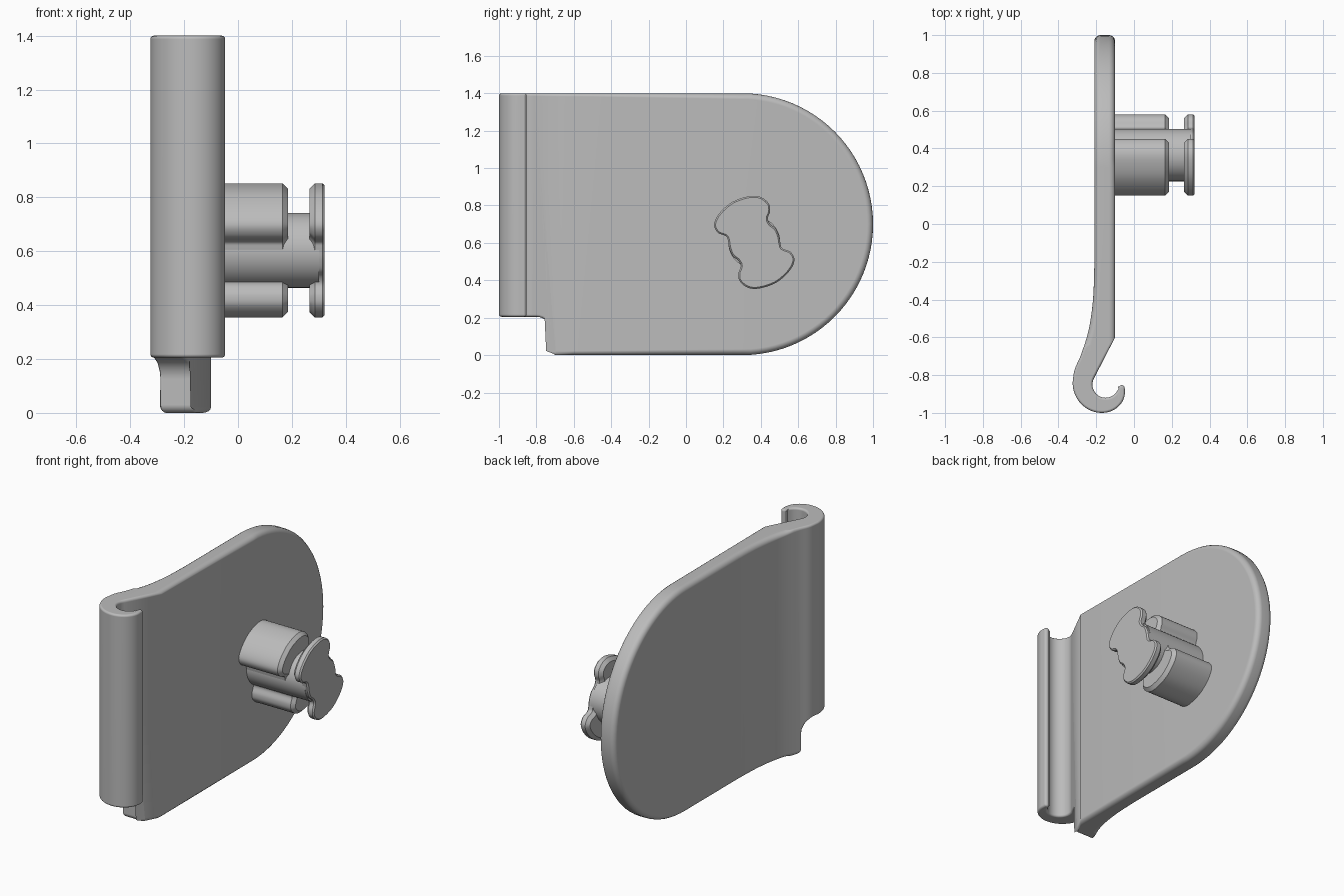
import bpy, bmesh
from math import sin, cos, pi, radians
from mathutils import Vector

if "Cube" in bpy.data.objects:
    bpy.data.objects.remove(bpy.data.objects["Cube"])

grey = bpy.data.materials.new("plain grey")
grey.use_nodes = True
COLOUR = (0.5, 0.5, 0.5, 1)
grey.diffuse_color = COLOUR
grey.node_tree.nodes["Principled BSDF"].inputs["Base Color"].default_value = COLOUR


def arc(cx, cy, rx, ry, a0, a1, n):
    """Points on an elliptical arc, angles in degrees."""
    angles = [radians(a0 + (a1 - a0) * i / n) for i in range(n + 1)]
    return [(cx + rx * cos(a), cy + ry * sin(a)) for a in angles]


def smooth_path(pts, closed, n=6):
    """Catmull-Rom curve through the points."""
    pts = [Vector(p) for p in pts]
    count = len(pts)
    at = (lambda i: pts[i % count]) if closed else (lambda i: pts[max(0, min(i, count - 1))])
    out = []
    for i in range(count if closed else count - 1):
        a, b, c, d = (at(i + k) for k in (-1, 0, 1, 2))
        for s in range(n):
            t = s / n
            out.append(0.5 * (2 * b + (c - a) * t + (2 * a - 5 * b + 4 * c - d) * t ** 2
                              + (3 * b - a - 3 * c + d) * t ** 3))
    return [tuple(p) for p in out]


def inset(pts, d):
    """Move a counter-clockwise outline inward by d."""
    out = []
    for i, p in enumerate(pts):
        t = (Vector(pts[(i + 1) % len(pts)]) - Vector(pts[i - 1])).normalized()
        out.append((p[0] - t.y * d, p[1] + t.x * d))
    return out


def loft(name, rings):
    """Closed solid through rings of 3D points."""
    bm = bmesh.new()
    vs = [[bm.verts.new(p) for p in ring] for ring in rings]
    n = len(vs[0])
    bm.faces.new(vs[0])
    bm.faces.new(vs[-1])
    for a, b in zip(vs, vs[1:]):
        for i in range(n):
            j = (i + 1) % n
            bm.faces.new((a[i], a[j], b[j], b[i]))
    bmesh.ops.recalc_face_normals(bm, faces=bm.faces)
    mesh = bpy.data.meshes.new(name)
    bm.to_mesh(mesh)
    bm.free()
    mesh.materials.append(grey)
    ob = bpy.data.objects.new(name, mesh)
    bpy.context.collection.objects.link(ob)
    return ob


def select(ob):
    bpy.ops.object.select_all(action='DESELECT')
    ob.select_set(True)
    bpy.context.view_layer.objects.active = ob


def finish(ob):
    select(ob)
    bpy.ops.object.shade_smooth_by_angle(angle=radians(28))
    wn = ob.modifiers.new("Even shading", 'WEIGHTED_NORMAL')
    wn.keep_sharp = True


def along_x(outline, steps):
    """Rings of a (y, z) outline; steps are (x, inset) pairs."""
    return [[(x, y, z) for y, z in (inset(outline, d) if d else outline)] for x, d in steps]


# Plan profile of the plate and its curled hook
back_curve = smooth_path([(-0.21, -0.22), (-0.217, -0.4), (-0.24, -0.56),
                          (-0.28, -0.69), (-0.314, -0.77), (-0.325, -0.84)], False)
profile = [(-0.1, 1.1), (-0.21, 1.1)] + back_curve
profile += arc(-0.17, -0.84, 0.155, 0.16, 180, 270, 14)
profile += arc(-0.17, -0.89, 0.122, 0.11, 270, 360, 12)[1:]
profile += arc(-0.065, -0.87, 0.017, 0.017, 0, 180, 8)[1:]
profile += arc(-0.15, -0.85, 0.07, 0.07, -15, -212, 18)
profile += [(-0.1, -0.6)]
plate = loft("hooked_plate", [[(x, y, z) for x, y in profile] for z in (-0.1, 1.5)])

# Side outline: round far end, notch under the hook
outline = [(-1.1, 1.4)] + [(-1.1, 0.205), (-0.82, 0.205)]
outline += arc(-0.8, 0.125, 0.08, 0.08, 90, 0, 8)
outline += arc(-0.69, 0.03, 0.03, 0.03, 180, 270, 5)
outline += arc(0.3, 0.7, 0.7, 0.7, -90, 90, 48)
cutter = loft("outline_cutter", along_x(outline, [(-0.6, 0), (0.3, 0)]))

cut = plate.modifiers.new("Trim", 'BOOLEAN')
cut.operation = 'INTERSECT'
cut.solver = 'EXACT'
cut.object = cutter
select(plate)
bpy.ops.object.modifier_apply(modifier="Trim")
bpy.data.objects.remove(cutter)

# Round the rim, with a finer radius on the hook
bm = bmesh.new()
bm.from_mesh(plate.data)
bmesh.ops.remove_doubles(bm, verts=bm.verts, dist=0.0005)
weight = bm.edges.layers.float.new("bevel_weight_edge")
for e in bm.edges:
    if len(e.link_faces) == 2 and e.calc_face_angle() > radians(40):
        y = (e.verts[0].co.y + e.verts[1].co.y) / 2
        e[weight] = 1.0 if y > -0.62 else 0.4
bm.to_mesh(plate.data)
bm.free()
rim = plate.modifiers.new("Rim", 'BEVEL')
rim.limit_method = 'WEIGHT'
rim.width = 0.032
rim.segments = 4
rim.use_clamp_overlap = False
select(plate)
bpy.ops.object.modifier_apply(modifier="Rim")
finish(plate)

# Two-lobed key outline: one half, turned half a circle for the other
CY, CZ = 0.365, 0.603
half = [(0.225, 0.61), (0.215, 0.635), (0.17, 0.655), (0.15, 0.70), (0.18, 0.76), (0.25, 0.82),
        (0.34, 0.85), (0.40, 0.845), (0.443, 0.81), (0.45, 0.77), (0.437, 0.73),
        (0.45, 0.70), (0.48, 0.675), (0.498, 0.635)]
half += [(2 * CY - y, 2 * CZ - z) for y, z in half]
key = smooth_path(half[::-1], True, 5)

finish(loft("key_block", along_x(key, [(-0.13, 0), (0.165, 0), (0.185, 0.02)])))
finish(loft("key_cap", along_x(key, [(0.265, 0.02), (0.285, 0), (0.313, 0), (0.321, 0.008)])))
neck = arc(CY, CZ, 0.139, 0.139, 0, 360, 48)[:-1]
finish(loft("key_neck", along_x(neck, [(-0.12, 0), (0.3, 0)])))
